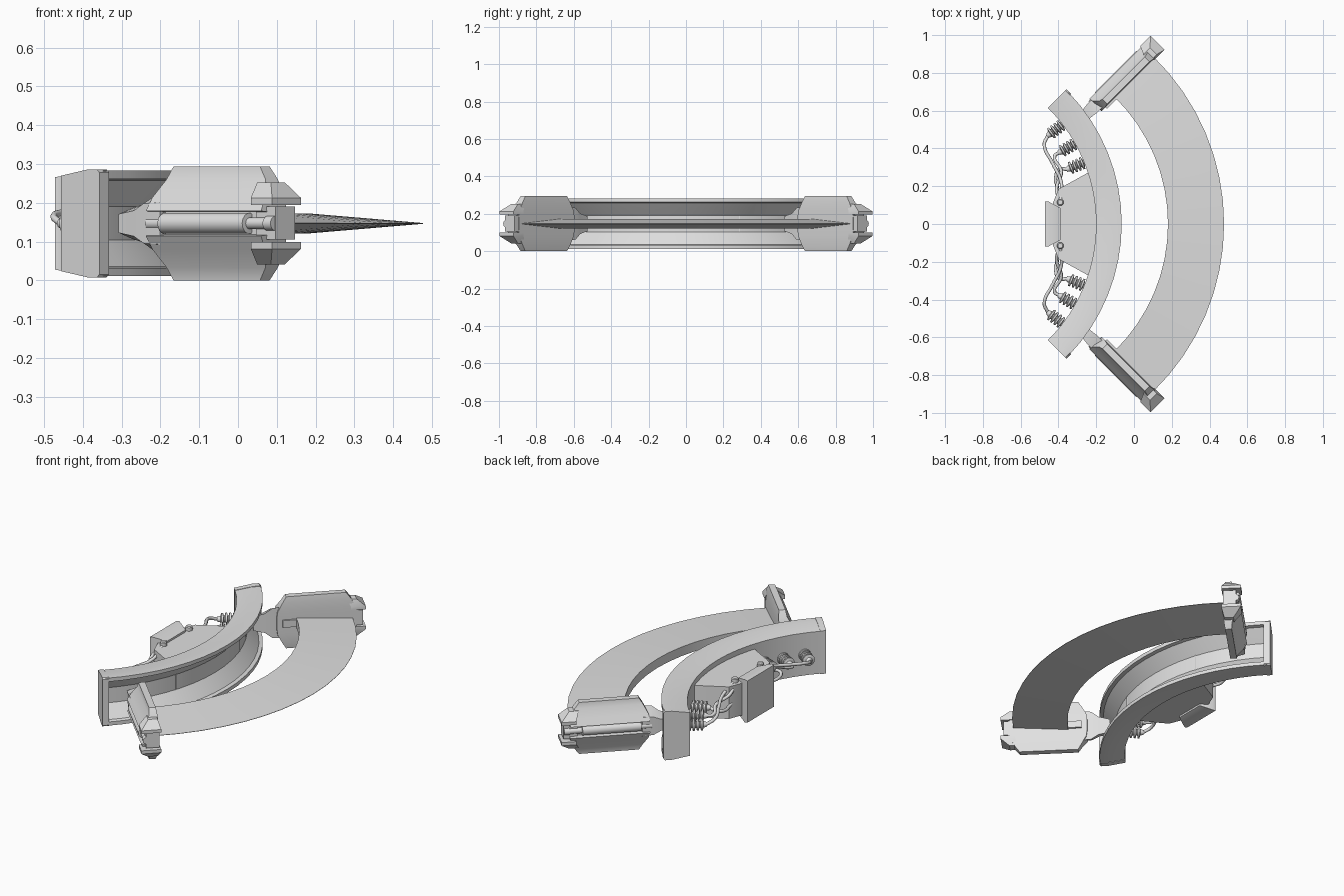
import bpy, bmesh, math
from mathutils import Vector

if "Cube" in bpy.data.objects:
    bpy.data.objects.remove(bpy.data.objects["Cube"])

MID = 0.147            # height of the symmetry plane
Q = math.sqrt(0.5)

grey = bpy.data.materials.new("light_grey")
grey.diffuse_color = (0.75, 0.75, 0.75, 1)
grey.use_nodes = True
grey.node_tree.nodes["Principled BSDF"].inputs["Base Color"].default_value = grey.diffuse_color


def finish(name, bm, mirror=False, angle=30):
    """Turn a bmesh into an object, optionally mirrored across y = 0."""
    bmesh.ops.recalc_face_normals(bm, faces=bm.faces)
    me = bpy.data.meshes.new(name)
    bm.to_mesh(me)
    bm.free()
    me.materials.append(grey)
    me.shade_smooth()
    me.set_sharp_from_angle(angle=math.radians(angle))
    ob = bpy.data.objects.new(name, me)
    bpy.context.collection.objects.link(ob)
    if mirror:
        m = ob.modifiers.new("mirror", 'MIRROR')
        m.use_axis = (False, True, False)
        m.use_mirror_merge = False
    return ob


def loft(name, rings, mirror=False, angle=30):
    """Skin a list of equal-length rings and cap both ends."""
    bm = bmesh.new()
    vs = [[bm.verts.new(p) for p in r] for r in rings]
    n = len(rings[0])
    for a, b in zip(vs, vs[1:]):
        for i in range(n):
            j = (i + 1) % n
            bm.faces.new((a[i], a[j], b[j], b[i]))
    bm.faces.new(vs[0])
    bm.faces.new(vs[-1])
    return finish(name, bm, mirror, angle)


def sweep(name, cx, profile, a0, a1, segs, mirror=False, angle=20):
    """Sweep an (r, z) profile around the vertical axis at (cx, 0)."""
    rings = []
    for k in range(segs + 1):
        a = math.radians(a0 + (a1 - a0) * k / segs)
        rings.append([(cx + r * math.cos(a), r * math.sin(a), z) for r, z in profile])
    return loft(name, rings, mirror, angle)


def arm(u, v, z):
    """Arm frame: u runs along the 45 degree arm, v points outwards."""
    return Vector(((u - v) * Q, (u + v) * Q, z))


def z_stack(name, sections):
    """Arm part from rectangles (z, u0, u1, v0, v1) stacked in height."""
    return loft(name, [[arm(u0, v0, z), arm(u1, v0, z), arm(u1, v1, z), arm(u0, v1, z)]
                       for z, u0, u1, v0, v1 in sections], True)


def lathe(name, start, axis, stations, sides=14):
    """Round part from (distance, radius) stations along an axis."""
    axis = Vector(axis).normalized()
    up = Vector((0, 0, 1)) if abs(axis.z) < 0.9 else Vector((1, 0, 0))
    e = axis.cross(up).normalized()
    f = axis.cross(e)
    rings = []
    for d, r in stations:
        rings.append([Vector(start) + axis * d
                      + e * r * math.cos(2 * math.pi * k / sides)
                      + f * r * math.sin(2 * math.pi * k / sides) for k in range(sides)])
    return loft(name, rings, True, 35)


def both(half):
    """Complete an (r, z) half profile by reflecting it below MID."""
    return half + [(r, 2 * MID - z) for r, z in reversed(half)]


# Curved rail with a channel on its outer side, and solid end plates
rail_c = -1.07
sweep("curved_rail", rail_c, both([(0.87, 0.268), (0.96, 0.283), (1.005, 0.283), (1.005, 0.262),
      (0.985, 0.258), (0.965, 0.235), (0.925, 0.19)])[0:7]
      + both([(0.925, 0.19), (0.965, 0.235), (0.985, 0.258), (1.005, 0.262), (1.005, 0.283),
              (0.96, 0.283), (0.87, 0.268)][::-1])[7:], -44, 44, 16)
sweep("rail_end_plate", rail_c, both([(0.868, 0.27), (0.965, 0.286), (1.0, 0.286), (1.008, 0.278)]),
      43, 45, 1, True)

# Curved blade tapering to a sharp outer edge
sweep("curved_blade", -0.76, [(0.94, MID - 0.026), (1.237, MID - 0.001),
      (1.237, MID + 0.001), (0.94, MID + 0.026)], -46, 46, 16)

# Arm shells: upper and lower halves with a groove between
shell = [(0.0, 0.35, 0.665, 0.55, 0.585), (0.033, 0.33, 0.69, 0.545, 0.59),
         (0.08, 0.305, 0.715, 0.543, 0.617), (0.115, 0.30, 0.72, 0.543, 0.636),
         (0.118, 0.30, 0.72, 0.543, 0.605)]
z_stack("arm_shell", shell + [(2 * MID - s[0],) + s[1:] for s in reversed(shell)])

# Neck joining the arm to the rail
loft("arm_neck", [[arm(u, 0.59 - w, MID - h), arm(u, 0.59 + w, MID - h * 0.6),
                   arm(u, 0.59 + w, MID + h * 0.6), arm(u, 0.59 - w, MID + h)]
                  for u, w, h in [(0.18, 0.025, 0.04), (0.24, 0.03, 0.055),
                                  (0.28, 0.035, 0.085), (0.34, 0.035, 0.09)]], True)

# Tip prongs, the block between them and small inner guide
prong = [(0.195, 0.69, 0.767, 0.538, 0.643), (0.213, 0.69, 0.767, 0.538, 0.643),
         (0.253, 0.67, 0.72, 0.55, 0.60)]
z_stack("upper_tip_prong", prong)
z_stack("lower_tip_prong", [(2 * MID - s[0],) + s[1:] for s in prong])
z_stack("tip_block", [(0.105, 0.68, 0.752, 0.545, 0.615), (0.19, 0.68, 0.752, 0.545, 0.615)])
z_stack("blade_guide", [(MID - 0.02, 0.33, 0.44, 0.532, 0.56), (MID + 0.02, 0.33, 0.44, 0.532, 0.56)])

# Tube lying in the arm groove
lathe("arm_tube", arm(0.29, 0.613, MID), (1, 1, 0),
      [(0, 0.016), (0.055, 0.016), (0.056, 0.027), (0.365, 0.027), (0.366, 0.015),
       (0.43, 0.015), (0.431, 0.019), (0.46, 0.019)])

# Control housing behind the rail and the upright back plate
half = [(-0.19, 0.29), (-0.25, 0.268), (-0.40, 0.185), (-0.43, 0.11)]
outline = half + [(x, -y) for x, y in reversed(half)]
loft("housing", [[(x, y, z) for x, y in outline] for z in (0.055, 0.238)])
loft("back_plate", [[(x, -w, z0), (x, w, z0), (x, w, 2 * MID - z0), (x, -w, 2 * MID - z0)]
                    for x, w, z0 in [(-0.472, 0.12, 0.028), (-0.455, 0.12, 0.025),
                                     (-0.39, 0.085, 0.045)]])

# Terminal studs on the housing
lathe("terminal_stud", (-0.39, 0.115, 0.22), (0, 0, 1), [(0, 0.018), (0.038, 0.018), (0.043, 0.013)])

# Ribbed insulators on the inner side of the rail
ends = []
for i, deg in enumerate((37.3, 29.3, 22.0)):
    a = math.radians(deg)
    out = Vector((-math.cos(a), -math.sin(a), 0))
    base = Vector((rail_c, 0, MID)) - out * 0.88
    st = [(0, 0.018)]
    for k in range(4):
        d = 0.014 + k * 0.021
        st += [(d, 0.018), (d + 0.003, 0.033), (d + 0.012, 0.033), (d + 0.016, 0.018)]
    st += [(0.10, 0.016), (0.112, 0.012)]
    lathe("insulator_%d" % (i + 1), base, out, st)
    ends.append(base + out * 0.108)

# Cables from each insulator to the housing
routes = [[(-0.475, 0.42, 0.165), (-0.43, 0.32, 0.18), (-0.385, 0.22, 0.2), (-0.39, 0.12, 0.24)],
          [(-0.42, 0.36, 0.15), (-0.385, 0.28, 0.17), (-0.41, 0.19, 0.2), (-0.395, 0.12, 0.235)],
          [(-0.395, 0.29, 0.14), (-0.415, 0.24, 0.13), (-0.405, 0.19, 0.13), (-0.40, 0.14, 0.14)]]
for s, side in ((1, "left"), (-1, "right")):
    for i, route in enumerate(routes):
        cu = bpy.data.curves.new("cable", 'CURVE')
        cu.dimensions = '3D'
        cu.bevel_depth = 0.009
        cu.bevel_resolution = 2
        cu.resolution_u = 6
        cu.use_fill_caps = True
        sp = cu.splines.new('BEZIER')
        pts = [tuple(ends[i])] + route
        sp.bezier_points.add(len(pts) - 1)
        for bp, p in zip(sp.bezier_points, pts):
            bp.co = (p[0], p[1] * s, p[2])
            bp.handle_left_type = bp.handle_right_type = 'AUTO'
        cu.materials.append(grey)
        ob = bpy.data.objects.new("%s_cable_%d" % (side, i + 1), cu)
        bpy.context.collection.objects.link(ob)
